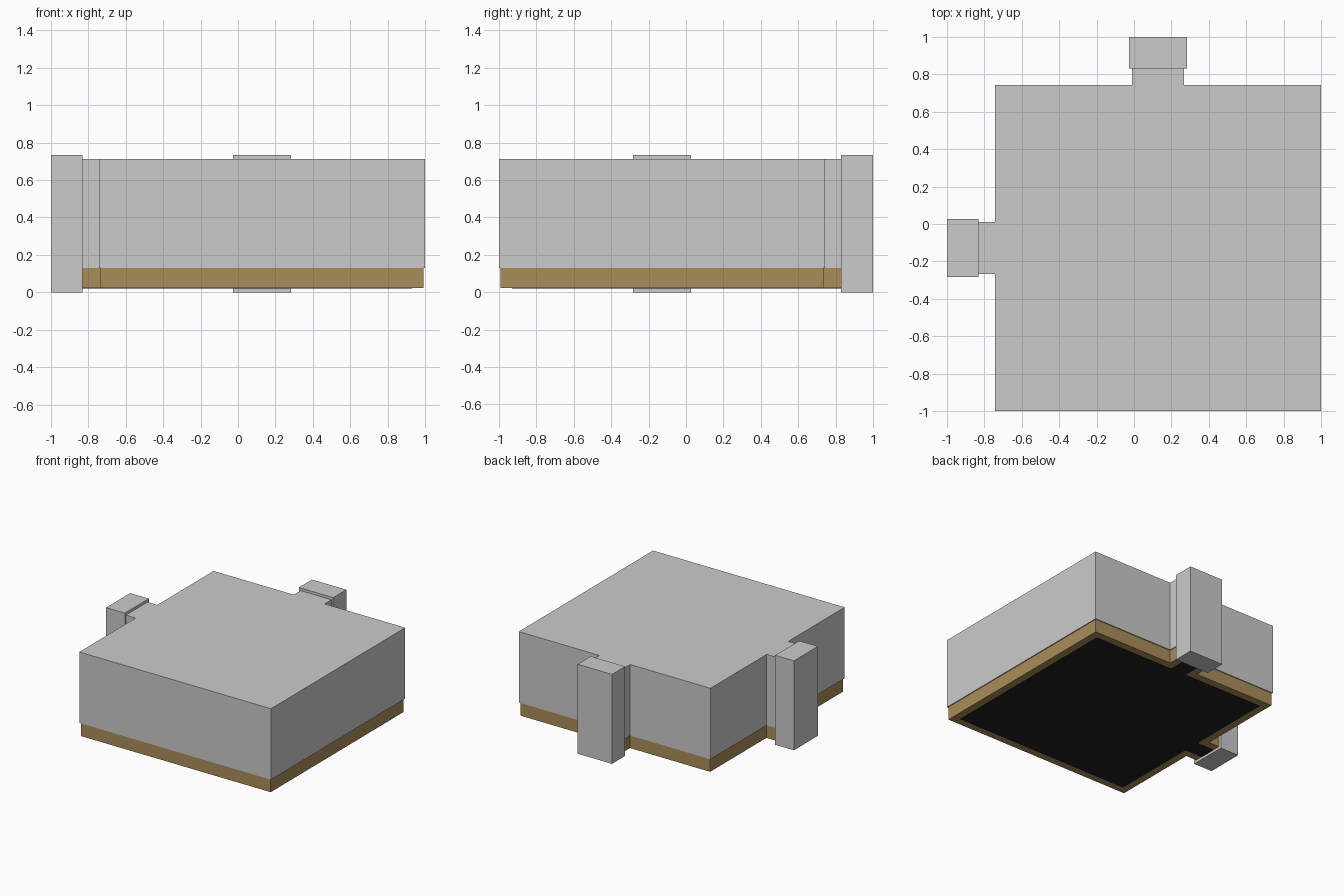
import bpy, bmesh

if "Cube" in bpy.data.objects:
    bpy.data.objects.remove(bpy.data.objects["Cube"])

MID = 0.128      # centre line of both passages
END = 0.84       # passages reach just into the door blocks


def material(name, rgb):
    m = bpy.data.materials.new(name)
    m.diffuse_color = (*rgb, 1)
    m.use_nodes = True
    m.node_tree.nodes["Principled BSDF"].inputs["Base Color"].default_value = m.diffuse_color
    return m


def outline(inset, half):
    # square room with a stub passage on the back and on the left
    lo, hi = 1 - inset, 0.742 - inset
    back = [(lo, -lo), (lo, hi), (MID + half, hi), (MID + half, END),
            (MID - half, END), (MID - half, hi), (-hi, hi)]
    # left side mirrors the back across the diagonal
    left = [(-y, -x) for x, y in reversed(back[2:6])]
    return back + left + [(-hi, -lo)]


def prism(name, pts, z0, z1, mat=None):
    bm = bmesh.new()
    face = bm.faces.new([bm.verts.new((x, y, z0)) for x, y in pts])
    ext = bmesh.ops.extrude_face_region(bm, geom=[face], use_keep_orig=True)
    verts = [g for g in ext["geom"] if isinstance(g, bmesh.types.BMVert)]
    bmesh.ops.translate(bm, verts=verts, vec=(0, 0, z1 - z0))
    bmesh.ops.recalc_face_normals(bm, faces=bm.faces)
    mesh = bpy.data.meshes.new(name)
    bm.to_mesh(mesh)
    bm.free()
    obj = bpy.data.objects.new(name, mesh)
    bpy.context.collection.objects.link(obj)
    if mat:
        mesh.materials.append(mat)
    return obj


tan = material("tan", (0.41, 0.27, 0.10))
black = material("black", (0.017, 0.014, 0.015))

# upper walls and roof
prism("room_walls", outline(0, 0.14), 0.13, 0.713)
# slightly narrower coloured band below
prism("base_band", outline(0.008, 0.133), 0.022, 0.13, tan)
# dark floor panel showing underneath
prism("floor_panel", outline(0.07, 0.07), 0.02, 0.06, black)

# door blocks closing the two passages
door = [(MID - 0.156, 0.83), (MID + 0.156, 0.83), (MID + 0.156, 1), (MID - 0.156, 1)]
prism("back_door", door, 0, 0.735)
prism("left_door", [(-y, -x) for x, y in door], 0, 0.735)
